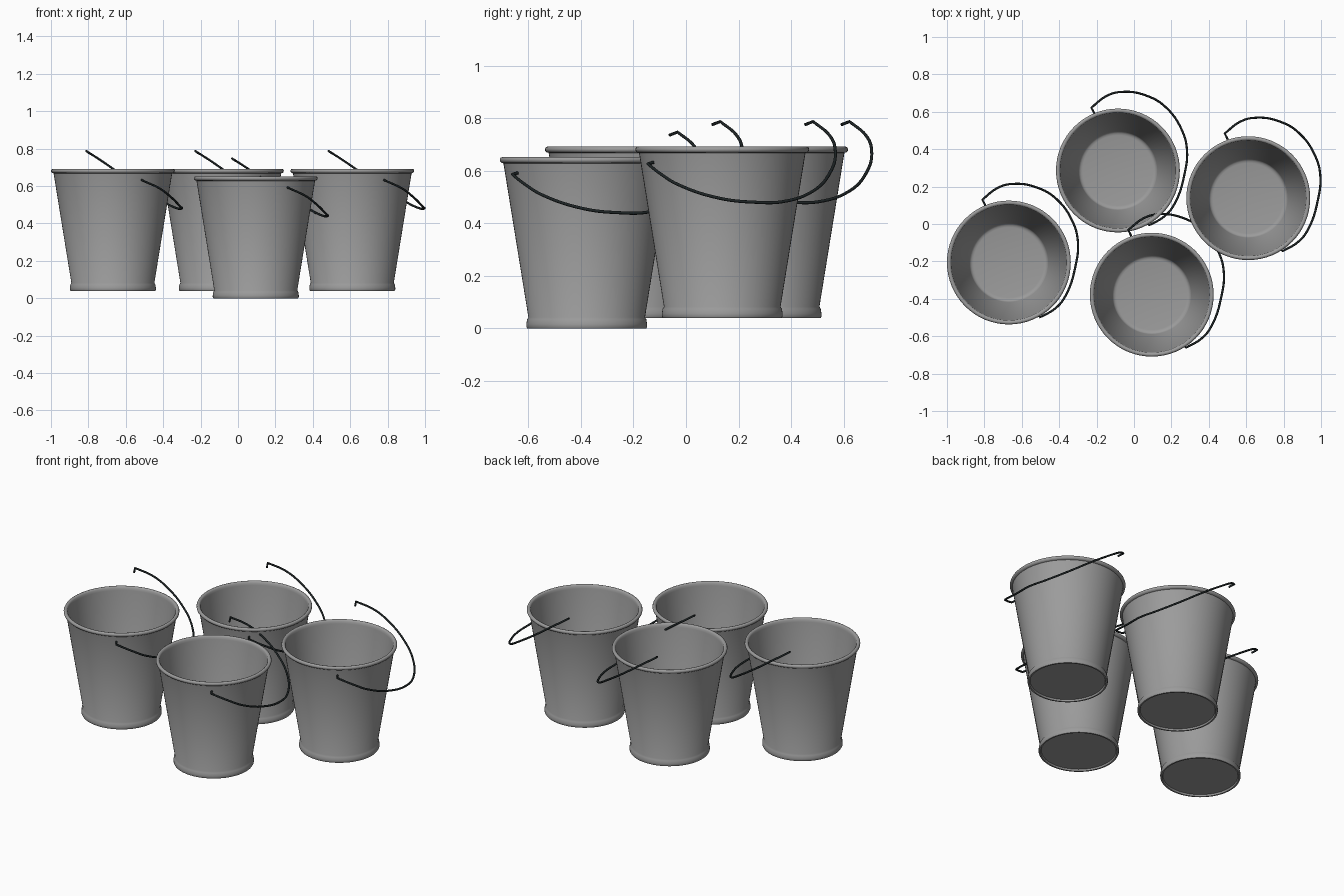
import bpy, bmesh, math

if "Cube" in bpy.data.objects:
    bpy.data.objects.remove(bpy.data.objects["Cube"])

def material(name, rgb):
    m = bpy.data.materials.new(name)
    m.diffuse_color = (*rgb, 1.0)
    m.use_nodes = True
    m.node_tree.nodes["Principled BSDF"].inputs["Base Color"].default_value = m.diffuse_color
    return m

GREY = material("grey metal", (0.33, 0.33, 0.33))
BLACK = material("dark wire", (0.012, 0.017, 0.018))

# bucket cross-section (radius, height): underside, foot ring, wall, rolled rim, inside, floor
PROFILE = [(0, .010), (.214, .010), (.218, 0), (.227, 0), (.230, .006), (.230, .016),
           (.227, .034), (.222, .042), (.317, .628), (.325, .630), (.330, .636),
           (.331, .642), (.328, .649), (.321, .652), (.314, .650), (.309, .644),
           (.307, .630), (.211, .046), (.206, .037), (.198, .032), (.188, .030), (0, .030)]

# wire handle path, relative to the bucket centre
WIRE = [(-.110, .315, .735), (-.126, .346, .747), (-.045, .408, .695), (.035, .430, .640),
        (.168, .410, .552), (.275, .345, .482), (.356, .230, .442), (.385, .123, .440),
        (.372, -.010, .455), (.318, -.170, .508), (.265, -.235, .548),
        (.183, -.283, .586), (.170, -.262, .592)]

def smooth(obj, angle):
    bpy.ops.object.select_all(action='DESELECT')
    obj.select_set(True)
    bpy.context.view_layer.objects.active = obj
    bpy.ops.object.shade_smooth_by_angle(angle=math.radians(angle))

def make_bucket(name, loc):
    bm = bmesh.new()
    verts = [bm.verts.new((r, 0, z)) for r, z in PROFILE]
    edges = [bm.edges.new(p) for p in zip(verts, verts[1:])]
    bmesh.ops.spin(bm, geom=verts + edges, cent=(0, 0, 0), axis=(0, 0, 1),
                   angle=math.tau, steps=64)
    bmesh.ops.remove_doubles(bm, verts=bm.verts, dist=1e-4)
    bmesh.ops.recalc_face_normals(bm, faces=bm.faces)
    mesh = bpy.data.meshes.new(name)
    bm.to_mesh(mesh)
    bm.free()
    mesh.materials.append(GREY)
    obj = bpy.data.objects.new(name, mesh)
    obj.location = loc
    bpy.context.collection.objects.link(obj)
    smooth(obj, 50)

def make_handle(name, loc):
    curve = bpy.data.curves.new(name, 'CURVE')
    curve.dimensions = '3D'
    curve.bevel_depth = .006
    curve.bevel_resolution = 2
    curve.use_fill_caps = True
    curve.resolution_u = 6
    spline = curve.splines.new('BEZIER')
    spline.bezier_points.add(len(WIRE) - 1)
    hooks = (0, 1, len(WIRE) - 2, len(WIRE) - 1)
    for i, (p, co) in enumerate(zip(spline.bezier_points, WIRE)):
        p.co = co
        # hooked ends stay sharp, the bow is smooth
        p.handle_left_type = p.handle_right_type = 'VECTOR' if i in hooks else 'AUTO'
    curve.materials.append(BLACK)
    obj = bpy.data.objects.new(name, curve)
    obj.location = loc
    bpy.context.collection.objects.link(obj)
    bpy.ops.object.select_all(action='DESELECT')
    obj.select_set(True)
    bpy.context.view_layer.objects.active = obj
    bpy.ops.object.convert(target='MESH')
    smooth(bpy.context.object, 50)

# bucket positions, with the small sideways shift of each handle
PLACES = {"left": (-.669, -.206, .04, -.016), "back": (-.086, .286, .04, -.016),
          "right": (.611, .138, .04, 0), "front": (.095, -.378, 0, 0)}
for side, (x, y, z, shift) in PLACES.items():
    make_bucket(side + "_bucket", (x, y, z))
    make_handle(side + "_handle", (x + shift, y + shift * .6, z))
